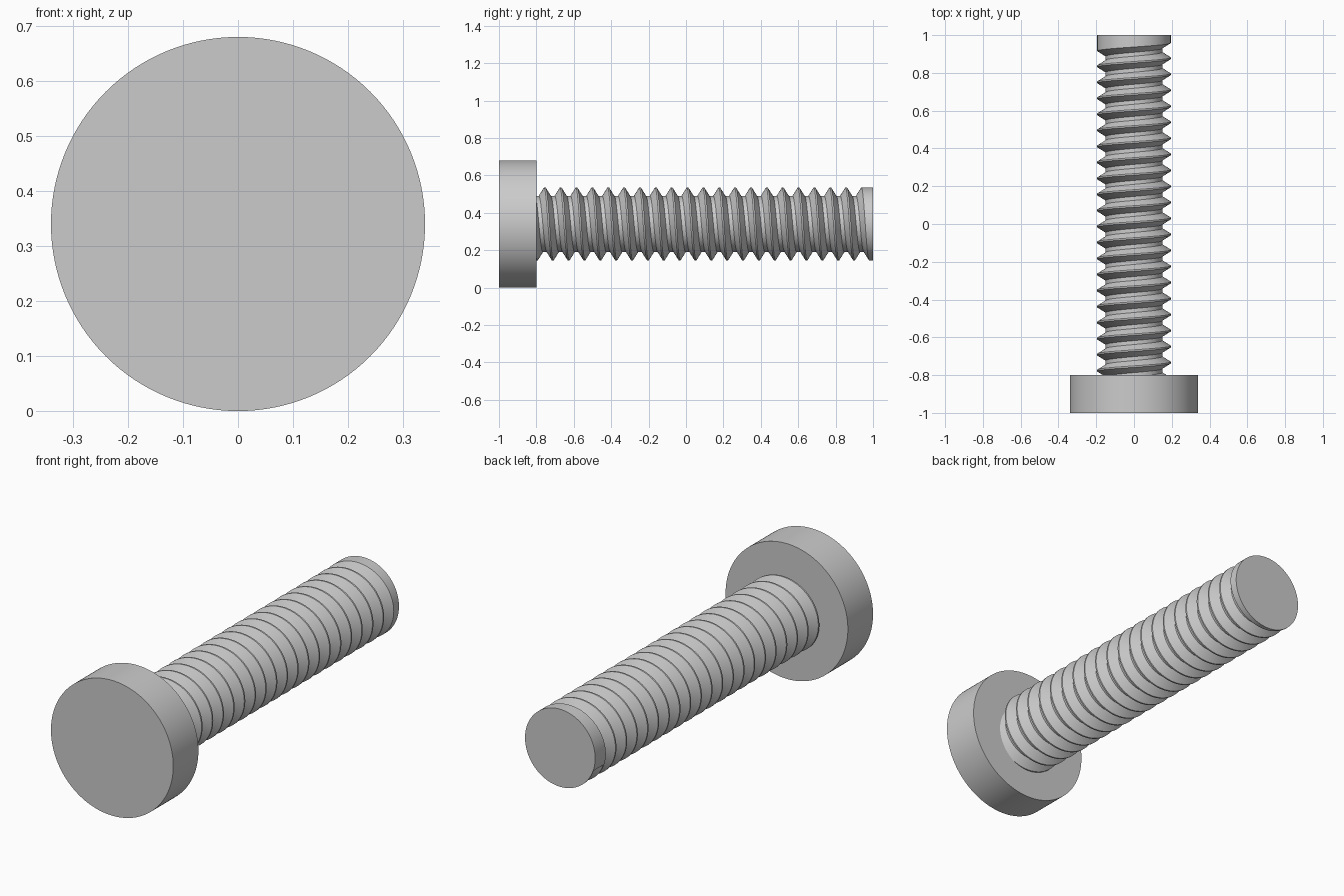
import bpy, bmesh, math

cube = bpy.data.objects.get("Cube")
if cube:
    bpy.data.objects.remove(cube, do_unlink=True)

AXIS_Z = 0.34                      # height of the bolt axis
CREST_R, ROOT_R = 0.195, 0.15
PITCH, TURNS, SIDES = 0.0848, 23, 96
HALF_CREST, HALF_RIDGE = 0.004, 0.032
TIP_Y = 1.0

steel = bpy.data.materials.new("grey steel")
steel.use_nodes = True
colour = (0.6, 0.6, 0.6, 1)
steel.diffuse_color = colour
steel.node_tree.nodes["Principled BSDF"].inputs["Base Color"].default_value = colour


def finish(obj):
    obj.data.materials.append(steel)
    bpy.ops.object.select_all(action='DESELECT')
    obj.select_set(True)
    bpy.context.view_layer.objects.active = obj
    bpy.ops.object.shade_smooth_by_angle(angle=math.radians(20))


# Head: plain disc lying along y
bpy.ops.mesh.primitive_cylinder_add(vertices=128, radius=0.34, depth=0.2,
                                    location=(0, -0.9, AXIS_Z),
                                    rotation=(math.pi / 2, 0, 0))
head = bpy.context.object
head.name = "bolt_head"
finish(head)


def thread_profile(t):
    """Radius along y, from tip to head, at the fraction t of one turn."""
    points = [(TIP_Y, CREST_R)]
    for k in range(TURNS):
        crest = TIP_Y + (t - 1 - k) * PITCH
        if k:
            points += [(crest + HALF_RIDGE, ROOT_R), (crest + HALF_CREST, CREST_R)]
        points += [(crest - HALF_CREST, CREST_R), (crest - HALF_RIDGE, ROOT_R)]
    # the last turns run on inside the head
    return [(max(y, -0.95), r) for y, r in points]


# Shank: the profile swept round as a right-handed helix
bm = bmesh.new()
columns = []
for i in range(SIDES + 1):
    t = i / SIDES
    a = math.radians(-20) + t * math.tau
    columns.append([bm.verts.new((-r * math.cos(a), y, AXIS_Z + r * math.sin(a)))
                    for y, r in thread_profile(t)])
for left, right in zip(columns, columns[1:]):
    for j in range(len(left) - 1):
        bm.faces.new((left[j], right[j], right[j + 1], left[j + 1]))

# Flat tip, and the wall where the groove runs out
bm.faces.new([c[0] for c in columns[:-1]][::-1])
bm.faces.new(columns[-1][1:5])
bmesh.ops.remove_doubles(bm, verts=bm.verts, dist=0.00005)
bmesh.ops.recalc_face_normals(bm, faces=bm.faces)

# Make sure the shank faces outward
bm.faces.ensure_lookup_table()
tip = max(bm.faces, key=lambda f: f.calc_center_median().y)
if tip.normal.y < 0:
    bmesh.ops.reverse_faces(bm, faces=bm.faces)

mesh = bpy.data.meshes.new("threaded_shank")
bm.to_mesh(mesh)
bm.free()
shank = bpy.data.objects.new("threaded_shank", mesh)
bpy.context.collection.objects.link(shank)
finish(shank)
